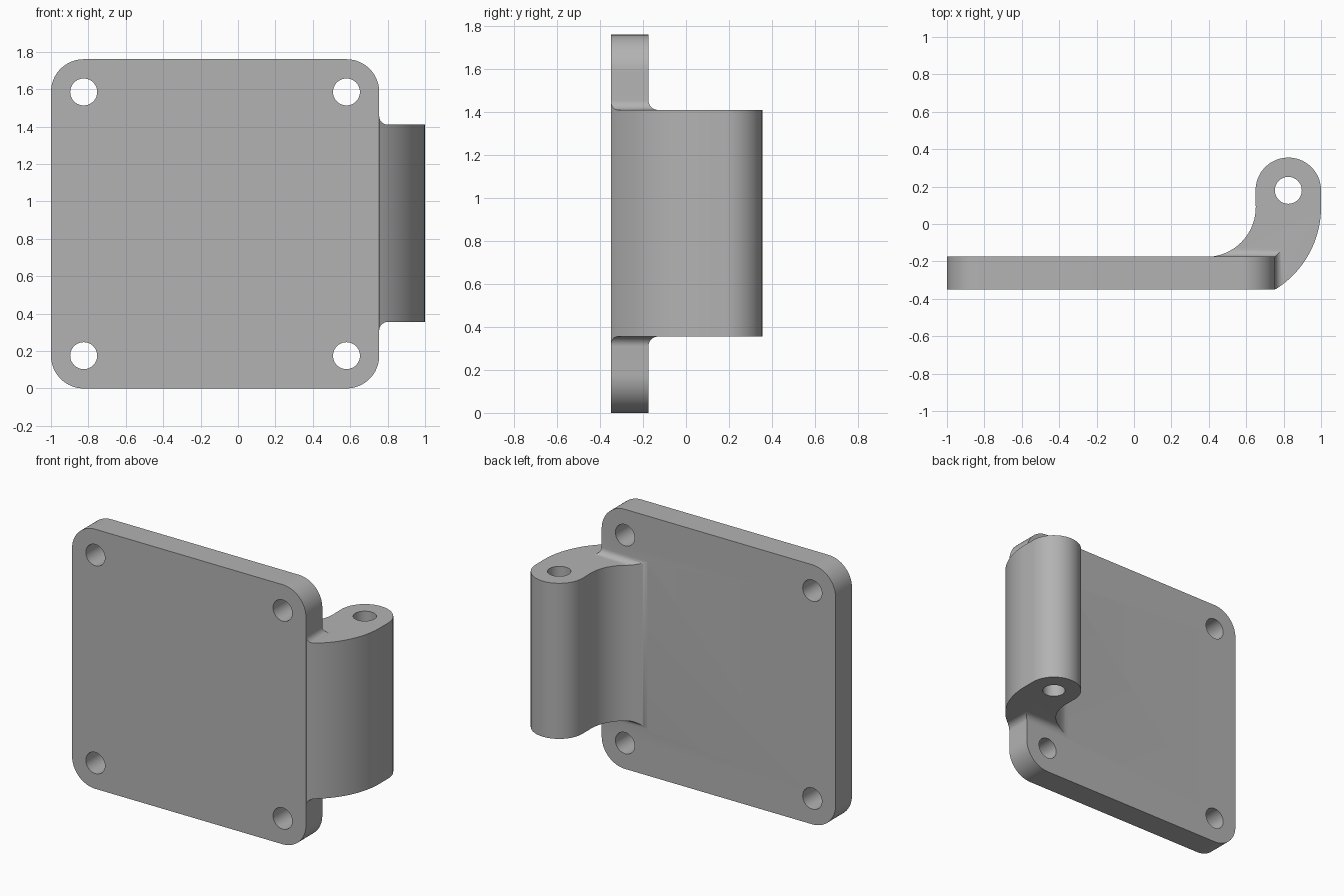
import bpy, bmesh, math
from mathutils import Vector

if "Cube" in bpy.data.objects:
    bpy.data.objects.remove(bpy.data.objects["Cube"])

grey = bpy.data.materials.new("plain_grey")
grey.diffuse_color = (0.45, 0.45, 0.45, 1)
grey.use_nodes = True
grey.node_tree.nodes["Principled BSDF"].inputs["Base Color"].default_value = grey.diffuse_color


def arc(cx, cy, r, a0, a1, n):
    """Points along an arc, angles in degrees."""
    return [(cx + r * math.cos(math.radians(a0 + (a1 - a0) * i / n)),
             cy + r * math.sin(math.radians(a0 + (a1 - a0) * i / n))) for i in range(n + 1)]


def circle(cx, cy, r, n=48):
    return arc(cx, cy, r, 0, 360, n)[:-1]


def make_object(name, bm):
    bmesh.ops.recalc_face_normals(bm, faces=bm.faces)
    mesh = bpy.data.meshes.new(name)
    bm.to_mesh(mesh)
    bm.free()
    mesh.materials.append(grey)
    obj = bpy.data.objects.new(name, mesh)
    bpy.context.collection.objects.link(obj)
    return obj


def extrude_loops(name, loops, place, offset):
    """Fill an outline with holes and extrude it; place maps 2D to 3D."""
    bm = bmesh.new()
    edges = []
    for loop in loops:
        vs = [bm.verts.new(place(*p)) for p in loop]
        edges += [bm.edges.new((vs[i - 1], vs[i])) for i in range(len(vs))]
    bmesh.ops.triangle_fill(bm, edges=edges, use_beauty=True)
    ext = bmesh.ops.extrude_face_region(bm, geom=bm.faces[:], use_keep_orig=True)
    moved = [g for g in ext["geom"] if isinstance(g, bmesh.types.BMVert)]
    bmesh.ops.translate(bm, verts=moved, vec=Vector(offset))
    return make_object(name, bm)


def boolean(target, other, operation):
    mod = target.modifiers.new(operation.lower(), 'BOOLEAN')
    mod.operation, mod.object, mod.solver = operation, other, 'EXACT'
    bpy.context.view_layer.objects.active = target
    bpy.ops.object.modifier_apply(modifier=mod.name)
    bpy.data.objects.remove(other)


# Plate dimensions
X0, X1, H, YF, YB, R = -1.0, 0.755, 1.76, -0.35, -0.175, 0.175
Z0, Z1, FR = 0.355, 1.41, 0.045    # knuckle span and fillet radius

# Mounting plate with rounded corners and four screw holes
outline = (arc(X1 - R, H - R, R, 0, 90, 16) + arc(X0 + R, H - R, R, 90, 180, 16)
           + arc(X0 + R, R, R, 180, 270, 16) + arc(X1 - R, R, R, 270, 360, 16))
holes = [circle(x, z, 0.072) for x in (X0 + R, X1 - R) for z in (R, H - R)]
plate = extrude_loops("hinge_plate", [outline] + holes,
                      lambda x, z: (x, YF, z), (0, YB - YF, 0))

# Knuckle: curved arm ending in a pin barrel
oc = (0.4824, 0.09)
profile = ([(0.74, -0.335)] + arc(*oc, 0.5176, -58, 0, 24)
           + arc(0.825, 0.18, 0.175, 0, 180, 36)
           + arc(0.385, 0.09, 0.266, 0, -90, 28) + [(0.385, -0.22)])
knuckle = extrude_loops("knuckle", [profile, circle(0.825, 0.18, 0.072)],
                        lambda x, y: (x, y, Z0 - 0.07), (0, 0, Z1 - Z0 + 0.14))


# Trim the knuckle ends, leaving concave fillets against the plate
def end_cutter(z, sign):
    section = ([(-0.05, FR)] + arc(FR, FR, FR, 180, 270, 10)
               + [(1, 0), (1, 0.3), (-0.05, 0.3)])
    bm = bmesh.new()
    rings = []
    for d, h in section:
        path = [(0.2, YB + d), (X1 + d, YB + d), (X1 + d, -0.6)]
        rings.append([bm.verts.new((x, y, z + sign * h)) for x, y in path])
    for i in range(len(rings)):
        a, b = rings[i - 1], rings[i]
        for k in range(2):
            bm.faces.new((a[k], a[k + 1], b[k + 1], b[k]))
    for k in (0, 2):
        bm.faces.new([ring[k] for ring in rings])
    return make_object("end_cutter", bm)


for z, sign in ((Z0, -1), (Z1, 1)):
    boolean(knuckle, end_cutter(z, sign), 'DIFFERENCE')

# Join into one solid and smooth the curved walls
boolean(plate, knuckle, 'UNION')
bpy.ops.object.select_all(action='DESELECT')
plate.select_set(True)
bpy.context.view_layer.objects.active = plate
bpy.ops.object.shade_smooth_by_angle(angle=math.radians(30))
